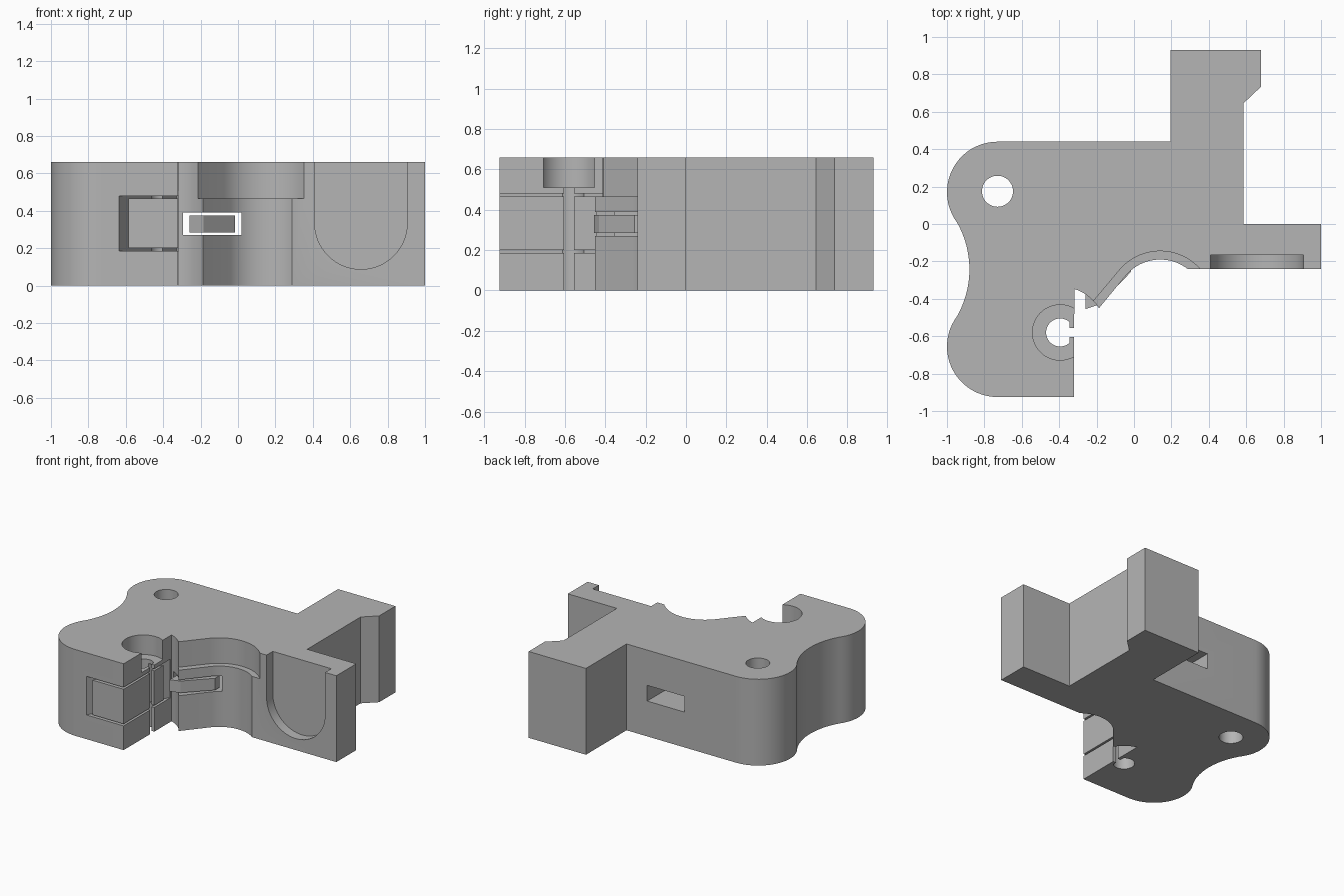
import bpy, bmesh
from math import cos, sin, radians
from mathutils import Vector

if "Cube" in bpy.data.objects:
    bpy.data.objects.remove(bpy.data.objects["Cube"])

HEIGHT = 0.66
grey = bpy.data.materials.new("plain grey")
grey.use_nodes = True
COLOUR = (0.46, 0.46, 0.46, 1)
grey.diffuse_color = COLOUR
grey.node_tree.nodes["Principled BSDF"].inputs["Base Color"].default_value = COLOUR


def arc(cx, cy, r, a0, a1, n=20):
    angles = [radians(a0 + (a1 - a0) * i / n) for i in range(n + 1)]
    return [(cx + r * cos(a), cy + r * sin(a)) for a in angles]


def prism(name, pts, lo, hi, axis="z"):
    """Extrude a 2D outline along z, or along y when the outline is in xz."""
    bm = bmesh.new()
    place = (lambda p: (p[0], p[1], lo)) if axis == "z" else (lambda p: (p[0], lo, p[1]))
    face = bm.faces.new([bm.verts.new(place(p)) for p in pts])
    out = bmesh.ops.extrude_face_region(bm, geom=[face])
    moved = [v for v in out["geom"] if isinstance(v, bmesh.types.BMVert)]
    shift = Vector((0, 0, hi - lo)) if axis == "z" else Vector((0, hi - lo, 0))
    bmesh.ops.translate(bm, verts=moved, vec=shift)
    bmesh.ops.recalc_face_normals(bm, faces=bm.faces)
    mesh = bpy.data.meshes.new(name)
    bm.to_mesh(mesh)
    bm.free()
    mesh.materials.append(grey)
    obj = bpy.data.objects.new(name, mesh)
    bpy.context.collection.objects.link(obj)
    return obj


def box(name, x0, x1, y0, y1, z0, z1):
    return prism(name, [(x0, y0), (x1, y0), (x1, y1), (x0, y1)], z0, z1)


def finish(obj, cutters):
    """Apply the cuts in order and smooth the curved walls."""
    bpy.ops.object.select_all(action="DESELECT")
    bpy.context.view_layer.objects.active = obj
    obj.select_set(True)
    for cutter in cutters:
        mod = obj.modifiers.new("cut", "BOOLEAN")
        mod.operation, mod.solver, mod.object = "DIFFERENCE", "EXACT", cutter
        bpy.ops.object.modifier_apply(modifier=mod.name)
    bpy.ops.object.shade_smooth_by_angle(angle=radians(25))


# Main block outline
SCREW = (-0.395, -0.58)
BOW = (0.14, -0.43)
outline = [(-0.32, -0.925)]
outline += arc(-0.73, -0.655, 0.27, 270, 147.8)
outline += arc(-1.3875, -0.2425, 0.5075, -32.2, 32.2)[1:-1]
outline += arc(-0.73, 0.17, 0.27, 212.2, 90)
outline += [(0.195, 0.44), (0.195, 0.93), (0.68, 0.93), (0.68, 0.735),
            (0.585, 0.645), (0.585, 0), (1, 0), (1, -0.24), (0.29, -0.24)]
outline += arc(*BOW, 0.24, 52, 138)
outline += arc(*SCREW, 0.245, 32, 72, 10)
body = prism("main_block", outline, 0, HEIGHT)

# Stepped recess above the curved bay
recess = prism("recess_cutter", arc(*BOW, 0.285, 41, 138)
               + [(-0.215, -0.41), (-0.215, -0.6), (0.355, -0.6)], 0.465, 0.8)

# Round-bottomed pocket in the side wing
pocket = prism("wing_cutter", arc(0.6575, 0.335, 0.2475, 180, 360, 32)
               + [(0.905, 0.8), (0.41, 0.8)], -0.4, -0.165, "y")

# Vertical holes: corner hole, screw hole, its counterbore and side slit
corner_hole = prism("corner_hole_cutter", arc(-0.73, 0.175, 0.083, 0, 352.5, 47), -0.1, 0.8)
screw_hole = prism("screw_hole_cutter", arc(*SCREW, 0.075, 48, 312, 32), -0.1, 0.8)
counterbore = prism("counterbore_cutter", arc(*SCREW, 0.148, 0, 352.5, 47), 0.51, 0.8)
slit = box("slit_cutter", -0.39, -0.28, -0.605, -0.555, -0.1, 0.8)

# Horizontal openings: through slot and slanted tongue pocket
through = box("through_slot_cutter", -0.295, 0.02, -0.7, 0.6, 0.27, 0.39)
tongue_room = prism("tongue_cutter", [(-0.635, -1), (-0.31, -1), (-0.31, -0.36),
                                      (-0.325, -0.36), (-0.635, -0.925)], 0.185, 0.48)

# Loose inserts sitting inside the openings
tongue = prism("tongue_insert", [(-0.585, -0.925), (-0.32, -0.925), (-0.32, -0.44)], 0.2, 0.465)
key = prism("slot_insert", [(-0.26, -0.455), (-0.185, -0.43), (-0.015, -0.255),
                            (-0.015, -0.2), (-0.26, -0.36)], 0.285, 0.375)

finish(body, [recess, pocket, corner_hole, tongue_room, through, screw_hole, counterbore, slit])
finish(tongue, [screw_hole, slit])
finish(key, [])

for cutter in (recess, pocket, corner_hole, screw_hole, counterbore, slit, through, tongue_room):
    bpy.data.objects.remove(cutter)
